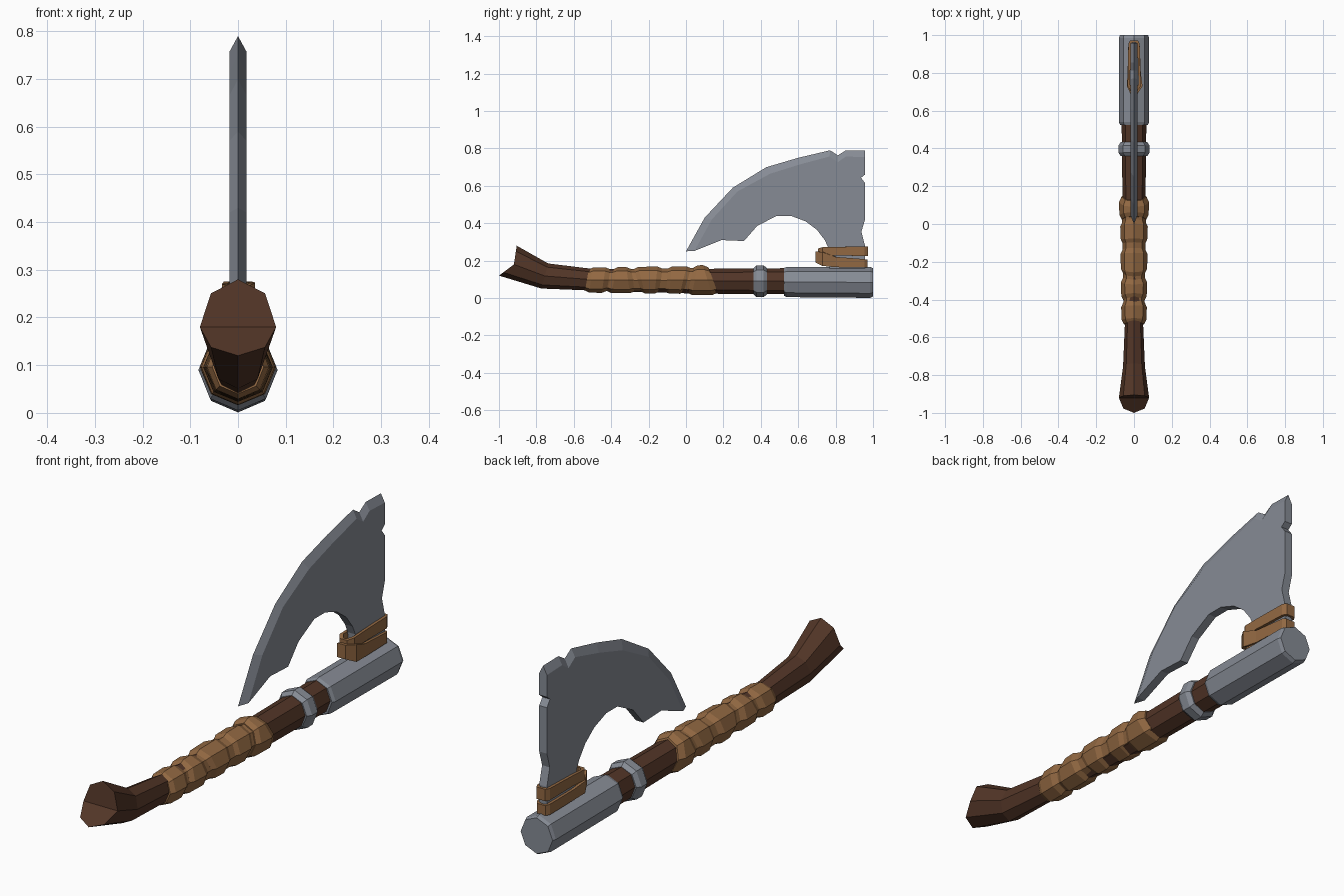
import bpy, bmesh
from math import sin, cos, pi


def material(name, rgb):
    m = bpy.data.materials.new(name)
    m.diffuse_color = (*rgb, 1)
    return m


WOOD = material("dark_wood", (0.085, 0.036, 0.02))
LEATHER = material("leather", (0.29, 0.14, 0.055))
STEEL = material("steel", (0.24, 0.26, 0.30))


def finish(bm, name, mat):
    bmesh.ops.recalc_face_normals(bm, faces=bm.faces)
    me = bpy.data.meshes.new(name)
    bm.to_mesh(me)
    bm.free()
    me.materials.append(mat)
    ob = bpy.data.objects.new(name, me)
    bpy.context.collection.objects.link(ob)
    return ob


def octagon(y, z, rx, rz, lean=0.0, fold=0.0):
    """Octagon across y; lean moves the top along +y, fold pulls the bottom towards -y."""
    pts = []
    for k in range(8):
        c, s = cos(k * pi / 4), sin(k * pi / 4)
        pts.append((rx * c, y + lean * s + fold * min(s, 0), z + rz * s))
    return pts


def loft(name, mat, rings):
    bm = bmesh.new()
    loops = [[bm.verts.new(p) for p in r] for r in rings]
    for a, b in zip(loops, loops[1:]):
        for k in range(8):
            bm.faces.new((a[k], a[k - 1], b[k - 1], b[k]))
    for end in (loops[0], loops[-1]):
        # two half caps so that a folded end keeps its crease
        bm.faces.new(end[0:5])
        bm.faces.new(end[4:] + end[:1])
    return finish(bm, name, mat)


# Wooden handle with flared, upswept butt
butt = octagon(-0.92, 0.18, 0.08, 0.10, 0.015, 0.065)
butt = [(x, y, z if z >= 0.18 else 0.18 - (0.18 - z) * 0.6) for x, y, z in butt]
loft("handle", WOOD, [
    butt,
    octagon(-0.755, 0.118, 0.058, 0.067, 0.018),
    octagon(-0.50, 0.098, 0.047, 0.058),
    octagon(0.05, 0.09, 0.06, 0.066),
    octagon(0.58, 0.09, 0.066, 0.07),
])

# Steel socket and collar
loft("head_socket", STEEL, [
    octagon(0.525, 0.086, 0.073, 0.075),
    octagon(0.54, 0.086, 0.08, 0.081),
    octagon(0.985, 0.084, 0.08, 0.083),
    octagon(1.0, 0.084, 0.075, 0.076),
])
loft("collar", STEEL, [
    octagon(0.36, 0.09, 0.07, 0.07),
    octagon(0.378, 0.09, 0.083, 0.085),
    octagon(0.415, 0.09, 0.083, 0.085),
    octagon(0.433, 0.09, 0.07, 0.07),
])

# Leather grip: start, end, radius, lean at each end
wraps = [(-0.53, -0.41, 0.068, 0.01, 0.01), (-0.405, -0.28, 0.07, 0.018, -0.01),
         (-0.26, -0.13, 0.072, -0.018, 0.008), (-0.105, 0.015, 0.073, 0.006, 0.018),
         (0.025, 0.145, 0.08, 0.016, -0.025)]
for i, (y0, y1, r, l0, l1) in enumerate(wraps):
    loft(f"grip_wrap_{i + 1}", LEATHER, [
        octagon(y0, 0.096, r - 0.014, r - 0.012, l0),
        octagon(y0 + 0.022, 0.096, r - 0.003, r - 0.001, l0),
        octagon(y1 - 0.03, 0.096, r, r, l1),
        octagon(y1, 0.096, r - 0.014, r - 0.012, l1),
    ])
loft("grip_core", LEATHER, [octagon(-0.50, 0.096, 0.054, 0.057),
                            octagon(0.10, 0.094, 0.064, 0.067)])

# Blade outline (y, z): sharp edge, the bevel line inside it, then back and belly
edge = [(0.0, 0.25), (0.10, 0.43), (0.25, 0.59), (0.43, 0.70), (0.60, 0.75),
        (0.77, 0.79), (0.812, 0.763), (0.855, 0.79), (0.957, 0.788)]
bevel = [(0.045, 0.252), (0.138, 0.42), (0.275, 0.57), (0.45, 0.665), (0.61, 0.715),
         (0.768, 0.757), (0.812, 0.727), (0.855, 0.757), (0.957, 0.753)]
rest = [(0.957, 0.66), (0.936, 0.643), (0.957, 0.615), (0.957, 0.42), (0.938, 0.355),
        (0.957, 0.28), (0.957, 0.14), (0.77, 0.14), (0.76, 0.27), (0.742, 0.31),
        (0.70, 0.365), (0.64, 0.41), (0.56, 0.44), (0.485, 0.44), (0.38, 0.385),
        (0.31, 0.305), (0.19, 0.31)]
bm = bmesh.new()
tip = [bm.verts.new((0, y, z)) for y, z in edge]
sides = [[bm.verts.new((x, y, z)) for y, z in bevel + rest] for x in (0.018, -0.018)]
n, count = len(edge), len(bevel + rest)
for s in sides:
    bm.faces.new(s)
    for i in range(n - 1):
        bm.faces.new((tip[i], tip[i + 1], s[i + 1], s[i]))
a, b = sides
for i in range(n - 1, count):
    j = (i + 1) % count
    bm.faces.new((a[i], a[j], b[j], b[i]))
for i in (0, n - 1):
    bm.faces.new((tip[i], a[i], b[i]))
finish(bm, "blade", STEEL)


def strap(name, right, left):
    """Closed leather band round the blade; each side lists (x, y, low, high)."""
    path = right + [(-x, y, lo, hi) for x, y, lo, hi in reversed(left)]
    bm = bmesh.new()
    rings = []
    for x, y, lo, hi in path:
        xi = x - 0.012 * (1 if x > 0 else -1)
        yi = 0.845 + (y - 0.845) * 0.92
        rings.append([bm.verts.new(p) for p in
                      ((x, y, lo), (x, y, hi), (xi, yi, hi), (xi, yi, lo))])
    for i, r in enumerate(rings):
        q = rings[i - 1]
        for k in range(4):
            bm.faces.new((q[k], r[k], r[k - 1], q[k - 1]))
    return finish(bm, name, LEATHER)


# Lashing straps
strap("upper_strap",
      [(0.02, 0.972, 0.225, 0.275), (0.03, 0.955, 0.225, 0.275),
       (0.034, 0.80, 0.228, 0.274), (0.036, 0.73, 0.222, 0.272), (0.018, 0.705, 0.215, 0.265)],
      [(0.02, 0.972, 0.225, 0.275), (0.03, 0.955, 0.225, 0.275),
       (0.032, 0.80, 0.228, 0.272), (0.034, 0.73, 0.225, 0.27), (0.018, 0.705, 0.215, 0.265)])
strap("lower_strap",
      [(0.02, 0.97, 0.163, 0.205), (0.03, 0.955, 0.163, 0.208),
       (0.036, 0.80, 0.165, 0.22), (0.045, 0.73, 0.172, 0.245), (0.02, 0.692, 0.19, 0.25)],
      [(0.02, 0.97, 0.163, 0.205), (0.03, 0.955, 0.163, 0.208),
       (0.034, 0.80, 0.168, 0.212), (0.038, 0.73, 0.172, 0.222), (0.02, 0.692, 0.19, 0.25)])
